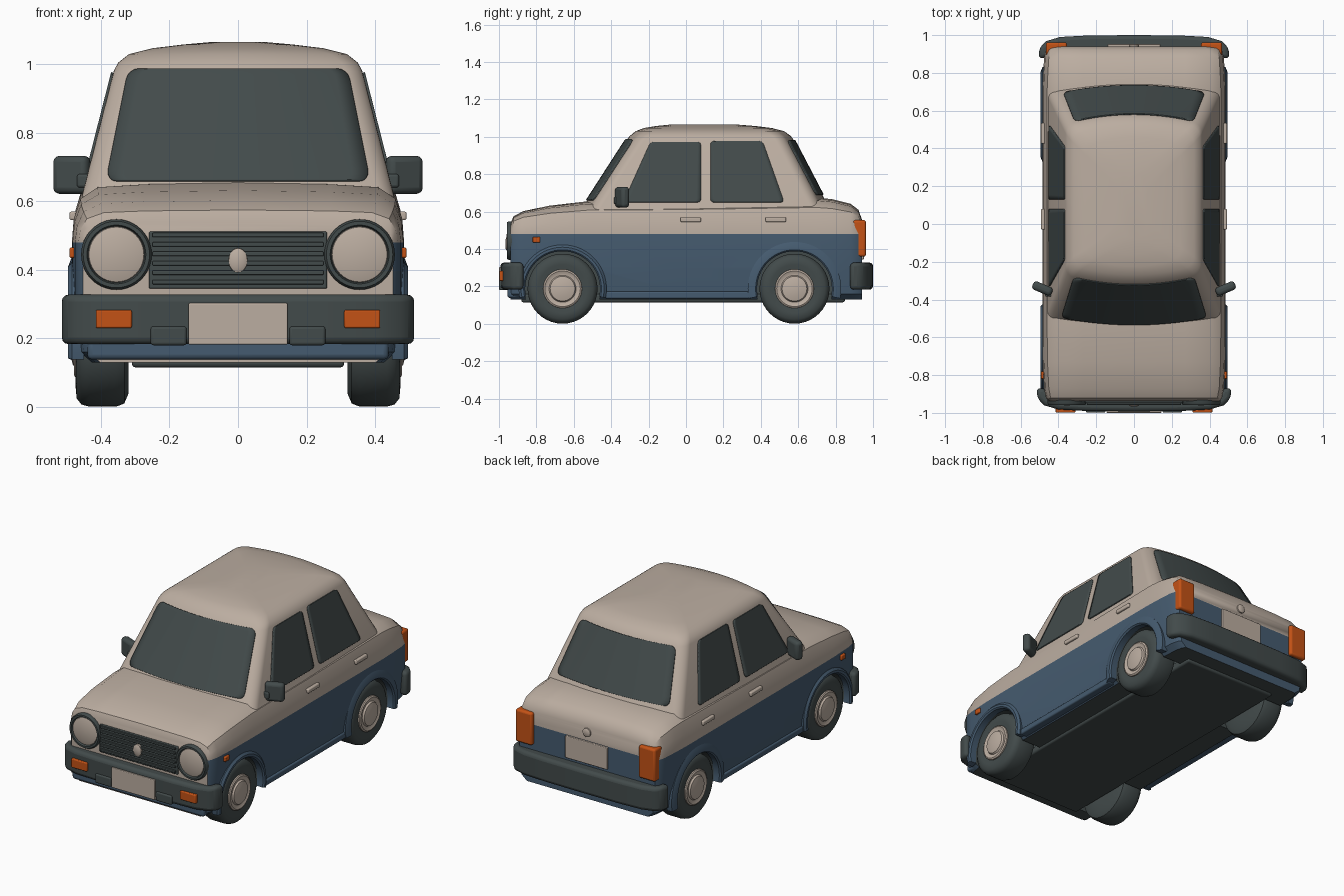
import bpy, bmesh, math
from mathutils import Matrix, Vector

if "Cube" in bpy.data.objects:
    bpy.data.objects.remove(bpy.data.objects["Cube"])


def material(name, rgb):
    m = bpy.data.materials.new(name)
    m.diffuse_color = (*rgb, 1)
    m.use_nodes = True
    m.node_tree.nodes["Principled BSDF"].inputs["Base Color"].default_value = m.diffuse_color
    return m


CREAM = material("cream_paint", (0.50, 0.42, 0.355))
BLUE = material("blue_paint", (0.06, 0.105, 0.16))
DARK = material("dark_grey", (0.055, 0.07, 0.07))
ORANGE = material("orange_lens", (0.55, 0.085, 0.008))


def finish(name, bm, mats, angle=35, bevel=0, solid=0):
    bmesh.ops.recalc_face_normals(bm, faces=bm.faces)
    me = bpy.data.meshes.new(name)
    bm.to_mesh(me)
    bm.free()
    ob = bpy.data.objects.new(name, me)
    bpy.context.collection.objects.link(ob)
    for m in mats:
        me.materials.append(m)
    if solid:
        s = ob.modifiers.new("thickness", 'SOLIDIFY')
        s.thickness, s.offset = solid, 0
    if bevel:
        b = ob.modifiers.new("round", 'BEVEL')
        b.width, b.segments, b.limit_method = bevel, 3, 'ANGLE'
    smooth(ob, angle)
    return ob


def smooth(ob, angle=35):
    bpy.ops.object.select_all(action='DESELECT')
    ob.select_set(True)
    bpy.context.view_layer.objects.active = ob
    bpy.ops.object.shade_smooth_by_angle(angle=math.radians(angle))


def skin(bm, rings, closed=True):
    vs = [[bm.verts.new(p) for p in r] for r in rings]
    n = len(rings[0])
    for a, b in zip(vs, vs[1:]):
        for i in range(n if closed else n - 1):
            j = (i + 1) % n
            bm.faces.new((a[i], a[j], b[j], b[i]))
    return vs


def box(name, x, y, z, mat, bevel=0.008, rot=0):
    bm = bmesh.new()
    c = Vector(((x[0] + x[1]) / 2, (y[0] + y[1]) / 2, (z[0] + z[1]) / 2))
    m = Matrix.Translation(c) @ Matrix.Rotation(rot, 4, 'Z') @ Matrix.Diagonal(
        (x[1] - x[0], y[1] - y[0], z[1] - z[0], 1))
    bmesh.ops.create_cube(bm, size=1, matrix=m)
    return finish(name, bm, [mat], bevel=bevel)


def lathe(name, prof, place, mat, n=40):
    """Revolve (offset, radius) pairs; place maps (offset, u, v) to a point."""
    bm = bmesh.new()
    rings = [[place(o, r * math.cos(t * math.tau / n), r * math.sin(t * math.tau / n))
              for t in range(n)] for o, r in prof]
    vs = skin(bm, rings)
    for r in (vs[0], vs[-1]):
        bm.faces.new(r)
    return finish(name, bm, [mat], 40)


# Lower body: cross-sections along y, split in colour at z = 0.48
SPLIT = 0.48
STATIONS = [(-.937, .452, .54), (-.922, .466, .575), (-.87, .476, .603), (-.73, .483, .632),
            (-.53, .485, .655), (0, .485, .66), (.7, .485, .675), (.78, .482, .667),
            (.88, .476, .642), (.922, .466, .61), (.94, .452, .56)]


def section(y, w, zt):
    h = zt - SPLIT
    half = [(w - .05, .13), (w - .015, .16), (w, .3), (w, SPLIT), (w - .006, SPLIT + .4 * h),
            (w - .025, SPLIT + .73 * h), (w - .075, SPLIT + .92 * h), (.27, SPLIT + .97 * h)]
    return ([(x, y, z) for x, z in half] + [(0, y, zt)] +
            [(-x, y, z) for x, z in reversed(half)])


bm = bmesh.new()
rings = skin(bm, [section(*s) for s in STATIONS])
for r in (rings[0], rings[-1]):
    for i in range(7):
        bm.faces.new((r[i], r[i + 1], r[-2 - i], r[-1 - i]))
    bm.faces.new(r[7:10])
bmesh.ops.recalc_face_normals(bm, faces=bm.faces)
for f in bm.faces:
    c = f.calc_center_median()
    f.material_index = 0 if c.z > SPLIT or f.normal.y < -.95 else 2 if f.normal.z < -.9 else 1
body = finish("lower_body", bm, [CREAM, BLUE, DARK])

# Wheel wells cut into the body
WHEELS = [("front", -.66, .235), ("rear", .58, .25)]
WZ = .188
for end, wy, _ in WHEELS:
    for s in (-1, 1):
        cut = lathe("well_cutter", [(.29, .205), (.6, .205)],
                    lambda o, u, v: (s * o, wy + u, WZ + v), CREAM)
        cut.data.materials.append(BLUE)
        cut.data.materials.append(DARK)
        for p in cut.data.polygons:
            p.material_index = 2
        cut.hide_render = True
        m = body.modifiers.new("well", 'BOOLEAN')
        m.operation, m.object, m.solver = 'DIFFERENCE', cut, 'EXACT'
        bpy.context.view_layer.objects.active = body
        bpy.ops.object.modifier_apply(modifier=m.name)
        bpy.data.objects.remove(cut)
smooth(body)

# Cabin: rounded rings stacked in z, rows are (z, front y, rear y, half width)
CABIN = [(.60, -.567, .777, .46), (.65, -.535, .75, .447), (.98, -.322, .578, .363),
         (1.005, -.30, .56, .35), (1.03, -.27, .525, .318), (1.047, -.225, .46, .25),
         (1.058, -.16, .37, .16), (1.066, -.08, .27, .07)]
BOW, R = .05, .048


def cabin_at(z):
    for a, b in zip(CABIN, CABIN[1:]):
        if z <= b[0]:
            t = (z - a[0]) / (b[0] - a[0])
            return [p + (q - p) * t for p, q in zip(a, b)]


def cabin_ring(z, yf, yr, w):
    arc = [(w - R + R * math.sin(k * math.pi / 12), R - R * math.cos(k * math.pi / 12))
           for k in range(7)]
    edge = [(k / 6 * (w - R), 0) for k in range(6)] + arc
    bow = [(x, d + BOW * (x / w) ** 2) for x, d in edge]
    half = [(x, yf + d, z) for x, d in bow] + [(x, yr - d, z) for x, d in reversed(bow)]
    return half + [(-x, y, z) for x, y, z in reversed(half[1:-1])]


bm = bmesh.new()
rings = skin(bm, [cabin_ring(*row) for row in CABIN])
bm.faces.new(rings[-1])
bm.faces.new(rings[0])
finish("cabin", bm, [CREAM], 40)


# Glass: thin rounded panels that follow the cabin surface
def glass(name, z0, z1, lo, hi, surf, r=.03, rows=20, cols=16):
    bm = bmesh.new()
    grid = []
    for k in range(rows + 1):
        v = (1 - math.cos(math.pi * k / rows)) / 2
        z = z0 + (z1 - z0) * v
        d = min(z - z0, z1 - z, r)
        inset = r - math.sqrt(max(0, r * r - (r - d) ** 2))
        a = lo[0] + (lo[1] - lo[0]) * v + inset
        b = hi[0] + (hi[1] - hi[0]) * v - inset
        grid.append([surf(a + (b - a) * c / cols, z) for c in range(cols + 1)])
    skin(bm, grid, closed=False)
    finish(name, bm, [DARK], solid=.009)


def front_surf(x, z):
    _, yf, _, w = cabin_at(z)
    return (x, yf + BOW * (x / w) ** 2 - .003, z)


def rear_surf(x, z):
    _, _, yr, w = cabin_at(z)
    return (x, yr - BOW * (x / w) ** 2 + .003, z)


glass("windshield", .66, .985, (-.385, -.32), (.385, .32), front_surf)
glass("rear_window", .69, .98, (-.375, -.315), (.375, .315), rear_surf)
for s, side in ((-1, "left"), (1, "right")):
    def side_surf(y, z):
        return (s * (cabin_at(z)[3] + .002), y, z)
    glass("front_door_glass_" + side, .65, .972, (-.335, -.19), (.08, .08), side_surf, .018)
    glass("rear_door_glass_" + side, .65, .976, (.13, .13), (.525, .41), side_surf, .018)

# Wheels, arches and everything else that comes in left and right pairs
TYRE = [(.32, .08), (.32, .15), (.332, .178), (.355, .187), (.435, .187), (.457, .181),
        (.471, .163), (.474, .13), (.466, .10)]
HUB = [(.45, .105), (.474, .103), (.479, .095), (.472, .08), (.472, .072), (.482, .066),
       (.488, .04), (.49, .01)]
for s, side in ((-1, "left"), (1, "right")):
    def sx(a, b):
        return tuple(sorted((s * a, s * b)))
    for end, wy, ro in WHEELS:
        def hub_place(o, u, v):
            return (s * o, wy + u, WZ + v)
        lathe(f"{end}_tyre_{side}", TYRE, hub_place, DARK)
        lathe(f"{end}_hubcap_{side}", HUB, hub_place, CREAM)
        prof = [(.45, .2), (.488, .2), (.496, .208), (.496, .222), (.485, ro), (.45, ro)]
        bm = bmesh.new()
        ang = [math.radians(-12 + 204 * k / 32) for k in range(33)]
        vs = skin(bm, [[hub_place(o, r * math.cos(t), r * math.sin(t)) for o, r in prof] for t in ang])
        bm.faces.new(vs[0])
        bm.faces.new(vs[-1])
        finish(f"{end}_arch_{side}", bm, [BLUE])

    def lamp_place(o, u, v):
        return (s * .355 + u, o, .445 + v)
    lathe("headlight_ring_" + side, [(-.90, .103), (-.948, .103), (-.958, .097), (-.958, .086),
                                     (-.945, .082)], lamp_place, DARK)
    lathe("headlight_lens_" + side, [(-.94, .083), (-.95, .08), (-.957, .055), (-.96, .01)],
          lamp_place, CREAM)
    box("front_signal_" + side, sx(.31, .415), (-.998, -.95), (.23, .283), ORANGE, .005)
    box("bumper_guard_" + side, sx(.15, .255), (-.999, -.94), (.18, .235), DARK)
    box("tail_lamp_" + side, sx(.355, .466), (.89, .962), (.36, .555), ORANGE, .012)
    box("side_marker_" + side, sx(.47, .492), (-.82, -.78), (.435, .465), ORANGE, .005)
    box("sill_" + side, sx(.43, .482), (-.43, .35), (.135, .172), BLUE)
    for name, y in (("front", .025), ("rear", .48)):
        box(f"{name}_door_handle_{side}", sx(.46, .492), (y - .055, y + .055), (.545, .57), CREAM, .006)
    box("mirror_" + side, sx(.43, .54), (-.365, -.318), (.622, .733), DARK, .018, s * .4)
    box("mirror_stalk_" + side, sx(.41, .47), (-.385, -.345), (.64, .68), DARK)

# Bumpers: wrapped plan outline, raised and rounded
PLAN = [(0, .992), (.25, .99), (.40, .982), (.475, .96), (.51, .925), (.517, .87),
        (.47, .87), (.45, .91), (0, .91)]
for name, s, k in (("front_bumper", -1, 1), ("rear_bumper", 1, .98)):
    bm = bmesh.new()
    plan = PLAN + [(-x, y) for x, y in PLAN[-2:0:-1]]
    vs = skin(bm, [[(x * k, s * (y + (.008 if s > 0 else 0)), z) for x, y in plan]
                   for z in (.183, .328)])
    bm.faces.new(vs[0])
    bm.faces.new(vs[1])
    finish(name, bm, [DARK], bevel=.02)

# Nose: grille with slats, plain badge, plate and valance
box("grille", (-.26, .26), (-.948, -.90), (.345, .512), DARK, .005)
for k in range(6):
    z = .358 + k * .0275
    box(f"grille_slat_{k + 1}", (-.25, .25), (-.958, -.93), (z, z + .013), DARK, .003)
lathe("front_badge", [(-.94, .033), (-.96, .032), (-.966, .02)],
      lambda o, u, v: (u * .85, o, .428 + v * 1.1), CREAM, 24)
box("front_plate", (-.145, .145), (-1, -.96), (.182, .303), CREAM, .004)
box("front_valance", (-.44, .44), (-.955, -.88), (.138, .2), BLUE, .015)

# Tail: plate and plain round badge; floor underneath
box("rear_plate", (-.14, .14), (.92, .952), (.345, .478), CREAM, .004)
lathe("rear_badge", [(.92, .027), (.948, .026), (.953, .018)],
      lambda o, u, v: (u, o, .53 + v), CREAM, 24)
box("floor_pan", (-.31, .31), (-.88, .85), (.115, .16), DARK, .012)
